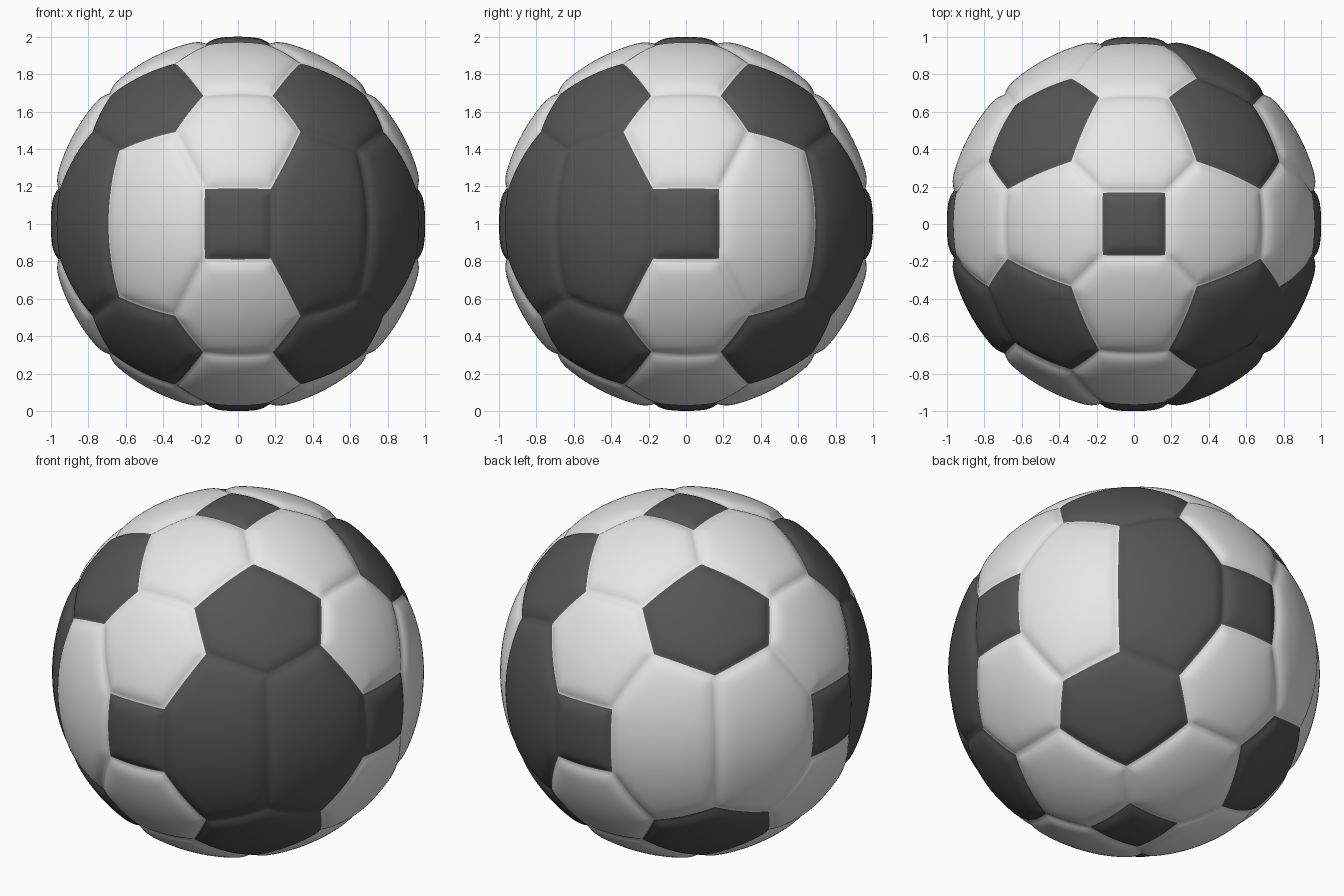
import bpy, bmesh, math
from mathutils import Vector

if "Cube" in bpy.data.objects:
    bpy.data.objects.remove(bpy.data.objects["Cube"])

N = 16          # subdivisions of each panel wedge
DEPTH = 0.022   # seam depth
WIDTH = 0.035   # seam softness


def material(name, v):
    m = bpy.data.materials.new(name)
    m.diffuse_color = (v, v, v, 1)
    m.use_nodes = True
    m.node_tree.nodes["Principled BSDF"].inputs["Base Color"].default_value = m.diffuse_color
    return m


def pt(x, y, z, k):
    """Point on the unit sphere, turned k quarter turns about z."""
    for _ in range(k % 4):
        x, y = -y, x
    return Vector((x, y, z)).normalized()


# Seam corners: k = side (front, right, back, left), s = up/down, m = right/left
def S(k, s): return pt(.17, -.17, .97 * s, k)
def A(k, s): return pt(.34, -.34, .87 * s, k)
def B(k, s, m): return pt(.19 * m, -.69, .70 * s, k)
def C(k, s, m): return pt(.34 * m, -.79, .50 * s, k)
def D(k, s): return pt(.65, -.65, .40 * s, k)
def E(k, s, m): return pt(.18 * m, -.965, .19 * s, k)


bm = bmesh.new()


def panel(corners, mat):
    """Puffed panel: fan of subdivided wedges, sunk along its seams."""
    n = len(corners)
    mid = sum(corners, Vector()).normalized()
    planes = []
    for i in range(n):
        nrm = corners[i].cross(corners[(i + 1) % n]).normalized()
        planes.append(nrm if nrm.dot(mid) > 0 else -nrm)

    def place(p):
        p = p.normalized()
        d = max(0, min(p.dot(q) for q in planes))
        return bm.verts.new(p * (1 - DEPTH * math.exp(-(d / WIDTH) ** 1.3)) + Vector((0, 0, 1)))

    for i in range(n):
        a, b = corners[i], corners[(i + 1) % n]
        rows = []
        for r in range(N + 1):
            t = r / N
            rows.append([place(mid * (1 - t) + (a.lerp(b, c / r) if r else a) * t)
                         for c in range(r + 1)])
        for r in range(N):
            up, lo = rows[r], rows[r + 1]
            for c in range(r + 1):
                tris = [(up[c], lo[c], lo[c + 1])]
                if c < r:
                    tris.append((up[c], lo[c + 1], up[c + 1]))
                for tri in tris:
                    f = bm.faces.new(tri)
                    f.material_index = mat
                    f.smooth = True


LIGHT, DARK = 0, 1
dark_equator = {(0, 1), (1, -1), (2, -1), (3, 1)}

for s in (1, -1):
    # top and bottom squares
    panel([S(k, s) for k in range(4)], DARK)
    for k in range(4):
        # hexagons around the pole squares
        panel([S(k - 1, s), S(k, s), A(k, s), B(k, s, 1), B(k, s, -1), A(k - 1, s)], LIGHT)
        # hexagons above and below the side squares
        panel([B(k, s, -1), B(k, s, 1), C(k, s, 1), E(k, s, 1), E(k, s, -1), C(k, s, -1)], LIGHT)
        # corner hexagons
        panel([A(k, s), B(k, s, 1), C(k, s, 1), D(k, s), C(k + 1, s, -1), B(k + 1, s, -1)], DARK)
for k in range(4):
    # side squares
    panel([E(k, 1, -1), E(k, 1, 1), E(k, -1, 1), E(k, -1, -1)], DARK)
    # equator hexagons on both sides of each square
    for m in (1, -1):
        kd = k if m == 1 else k - 1
        panel([E(k, 1, m), C(k, 1, m), D(kd, 1), D(kd, -1), C(k, -1, m), E(k, -1, m)],
              DARK if (k, m) in dark_equator else LIGHT)

bmesh.ops.remove_doubles(bm, verts=bm.verts, dist=0.0005)
bmesh.ops.recalc_face_normals(bm, faces=bm.faces)

mesh = bpy.data.meshes.new("ball")
bm.to_mesh(mesh)
bm.free()
mesh.materials.append(material("light grey", 0.8))
mesh.materials.append(material("dark grey", 0.09))
ball = bpy.data.objects.new("ball", mesh)
bpy.context.collection.objects.link(ball)
